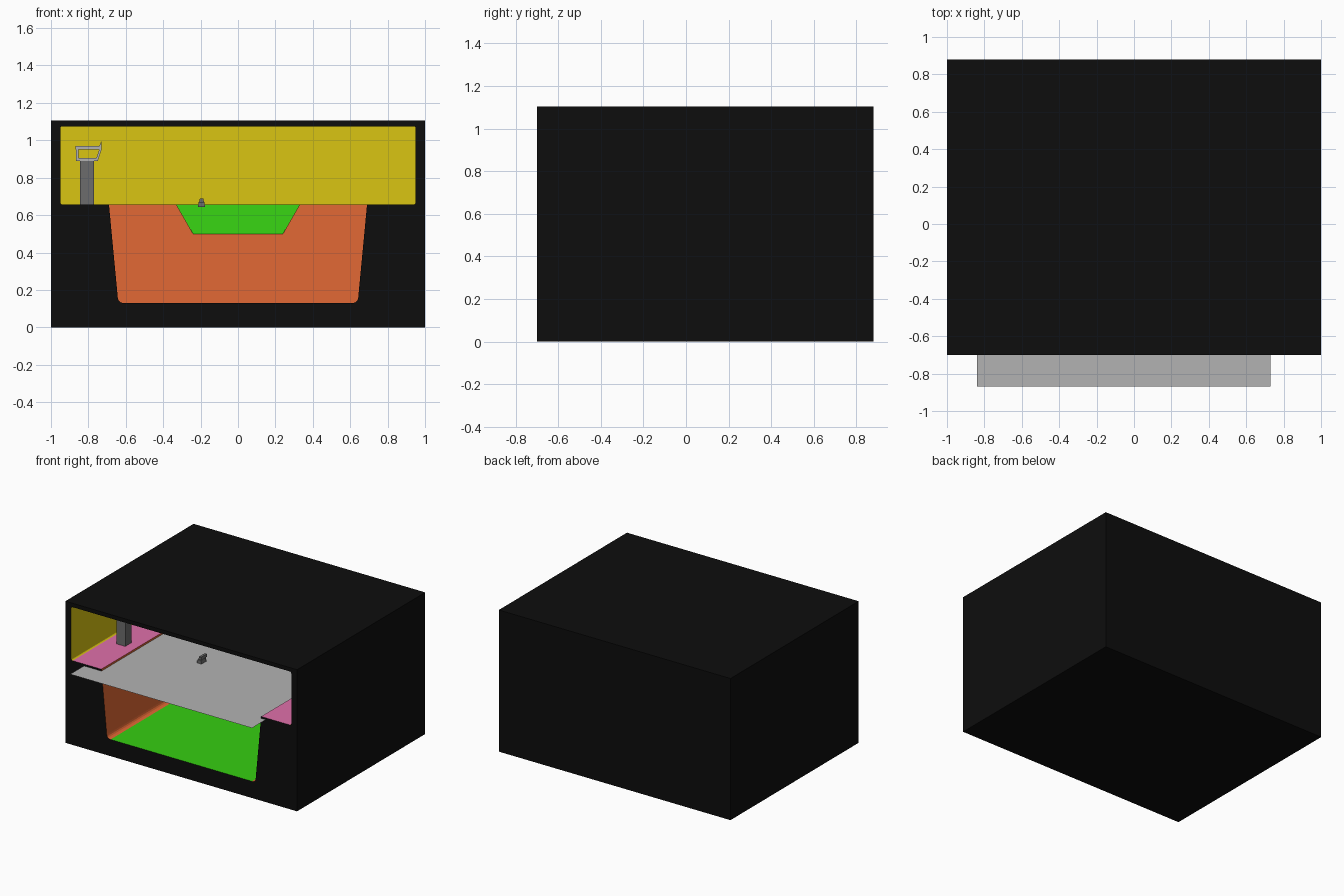
import bpy, bmesh, math
from mathutils import Vector, Matrix

if "Cube" in bpy.data.objects:
    bpy.data.objects.remove(bpy.data.objects["Cube"])

COLORS = {
    "black": (0.004, 0.004, 0.004), "yellow": (0.70, 0.56, 0.006),
    "orange": (0.76, 0.14, 0.035), "green": (0.037, 0.62, 0.006),
    "pink": (0.74, 0.16, 0.40), "light_grey": (0.45, 0.45, 0.45),
    "dark_grey": (0.15, 0.15, 0.15),
}
NAMES = list(COLORS)
MATS = []
for n, c in COLORS.items():
    m = bpy.data.materials.new(n)
    m.diffuse_color = (*c, 1)
    m.use_nodes = True
    m.node_tree.nodes["Principled BSDF"].inputs["Base Color"].default_value = m.diffuse_color
    MATS.append(m)
IDX = {n: i for i, n in enumerate(NAMES)}


def finish(name, bm, mats):
    me = bpy.data.meshes.new(name)
    bm.to_mesh(me)
    bm.free()
    for m in mats:
        me.materials.append(m)
    ob = bpy.data.objects.new(name, me)
    bpy.context.collection.objects.link(ob)
    return ob


def prism(name, profile, y0, y1, color):
    """Extrude an (x, z) profile from y0 to y1."""
    bm = bmesh.new()
    f = bm.faces.new([bm.verts.new((x, y0, z)) for x, z in profile])
    ext = bmesh.ops.extrude_face_region(bm, geom=[f])["geom"]
    bmesh.ops.translate(bm, vec=(0, y1 - y0, 0),
                        verts=[v for v in ext if isinstance(v, bmesh.types.BMVert)])
    bmesh.ops.recalc_face_normals(bm, faces=bm.faces)
    return finish(name, bm, [MATS[IDX[color]]])


def rounded(corner, before, after, r, n=4):
    """Points that round one corner."""
    c, a, b = Vector(corner), Vector(before), Vector(after)
    p, q = c + (a - c).normalized() * r, c + (b - c).normalized() * r
    return [tuple((1 - t) ** 2 * p + 2 * t * (1 - t) * c + t * t * q)
            for t in (i / n for i in range(n + 1))]


FRONT, BACK, TOP = -0.70, 0.88, 1.105
SHELF, LOWER_BACK, UPPER_BACK = 0.657, 0.55, 0.83
RAMP_LOW, RAMP_END = 0.50, 0.75

# Right half of the opening, then mirrored
low = rounded((0.64, 0.13), (0, 0.13), (0.69, SHELF), 0.03) + [(0.69, SHELF)]
up = (rounded((0.95, SHELF), (0.69, SHELF), (0.95, 1.075), 0.012)
      + rounded((0.95, 1.075), (0.95, SHELF), (0, 1.075), 0.012))


def mirror(pts):
    return [(-x, z) for x, z in reversed(pts)]


hole = low + up + mirror(up) + mirror(low)

bm = bmesh.new()


def face(pts, color):
    f = bm.faces.new([bm.verts.new(p) for p in pts])
    f.material_index = IDX[color]
    return f


# Outer shell: sides, top, bottom and back
outer = [(-1, 0), (1, 0), (1, TOP), (-1, TOP)]
for (x0, z0), (x1, z1) in zip(outer, outer[1:] + outer[:1]):
    face([(x0, FRONT, z0), (x0, BACK, z0), (x1, BACK, z1), (x1, FRONT, z1)], "black")
face([(x, BACK, z) for x, z in outer], "black")

# Front frame around the opening
edges = []
for loop in (outer, hole):
    vs = [bm.verts.new((x, FRONT, z)) for x, z in loop]
    edges += [bm.edges.new((vs[i - 1], vs[i])) for i in range(len(vs))]
bmesh.ops.triangle_fill(bm, edges=edges, use_beauty=True, normal=(0, -1, 0))

# Interior lining, coloured by level
for (x0, z0), (x1, z1) in zip(hole, hole[1:] + hole[:1]):
    is_low = max(abs(x0), abs(x1)) < 0.70
    is_low = is_low and min(z0, z1) < SHELF
    flat = abs(z0 - z1) < 1e-5
    if is_low:
        color = "green" if flat else "orange"
    else:
        color = "pink" if flat and z0 < 0.8 else "yellow"
    depth = LOWER_BACK if is_low else UPPER_BACK
    face([(x0, FRONT, z0), (x1, FRONT, z1), (x1, depth, z1), (x0, depth, z0)], color)

# Upper back wall
face([(x, UPPER_BACK, z) for x, z in reversed(up + mirror(up))], "yellow")

# Lower back wall with a notch, and the ramp in the notch
notch = [(-0.33, SHELF), (-0.24, RAMP_LOW), (0.24, RAMP_LOW), (0.33, SHELF)]
face([(x, LOWER_BACK, z) for x, z in low + notch[::-1] + mirror(low)], "orange")
face([(-0.24, LOWER_BACK, RAMP_LOW), (0.24, LOWER_BACK, RAMP_LOW),
      (0.33, RAMP_END, SHELF), (-0.33, RAMP_END, SHELF)], "green")
for s in (-1, 1):
    face([(s * 0.24, LOWER_BACK, RAMP_LOW), (s * 0.33, RAMP_END, SHELF),
          (s * 0.33, LOWER_BACK, SHELF)], "orange")

# Rear part of the shelf around the notch
for xa, xb, ya in ((-0.69, -0.33, LOWER_BACK), (-0.33, 0.33, RAMP_END), (0.33, 0.69, LOWER_BACK)):
    face([(xa, ya, SHELF), (xb, ya, SHELF), (xb, UPPER_BACK, SHELF), (xa, UPPER_BACK, SHELF)], "pink")

bmesh.ops.remove_doubles(bm, verts=bm.verts, dist=1e-5)
bmesh.ops.recalc_face_normals(bm, faces=bm.faces)
finish("cabinet", bm, MATS)

# Thin sliding sheet that sticks out of the front
bm = bmesh.new()
bm.faces.new([bm.verts.new(p) for p in ((-0.84, -0.87, 0.643), (0.73, -0.87, 0.643),
                                        (0.73, 0.50, 0.643), (-0.84, 0.50, 0.643))])
finish("sliding_sheet", bm, [MATS[IDX["light_grey"]]])

# Post on the left shelf with an open frame as its head
prism("post", [(-0.845, SHELF), (-0.77, SHELF), (-0.77, 0.89), (-0.845, 0.89)], -0.29, -0.215, "dark_grey")
bars = {
    "top": [(-0.87, 0.95), (-0.73, 0.95), (-0.73, 0.97), (-0.87, 0.97)],
    "bottom": [(-0.865, 0.89), (-0.75, 0.89), (-0.745, 0.905), (-0.865, 0.905)],
    "left": [(-0.865, 0.905), (-0.853, 0.905), (-0.853, 0.95), (-0.865, 0.95)],
    "right": [(-0.757, 0.905), (-0.745, 0.905), (-0.73, 0.95), (-0.742, 0.95)],
    "tip": [(-0.742, 0.97), (-0.731, 0.97), (-0.731, 0.993)],
}
for n, p in bars.items():
    prism("head_" + n, p, -0.285, -0.22, "light_grey")

# Small latch on the sheet
prism("latch_base", [(-0.215, 0.643), (-0.175, 0.643), (-0.18, 0.67), (-0.21, 0.67)], -0.20, -0.14, "dark_grey")
prism("latch_cap", [(-0.208, 0.67), (-0.182, 0.67), (-0.186, 0.69), (-0.204, 0.69)], -0.19, -0.12, "dark_grey")
